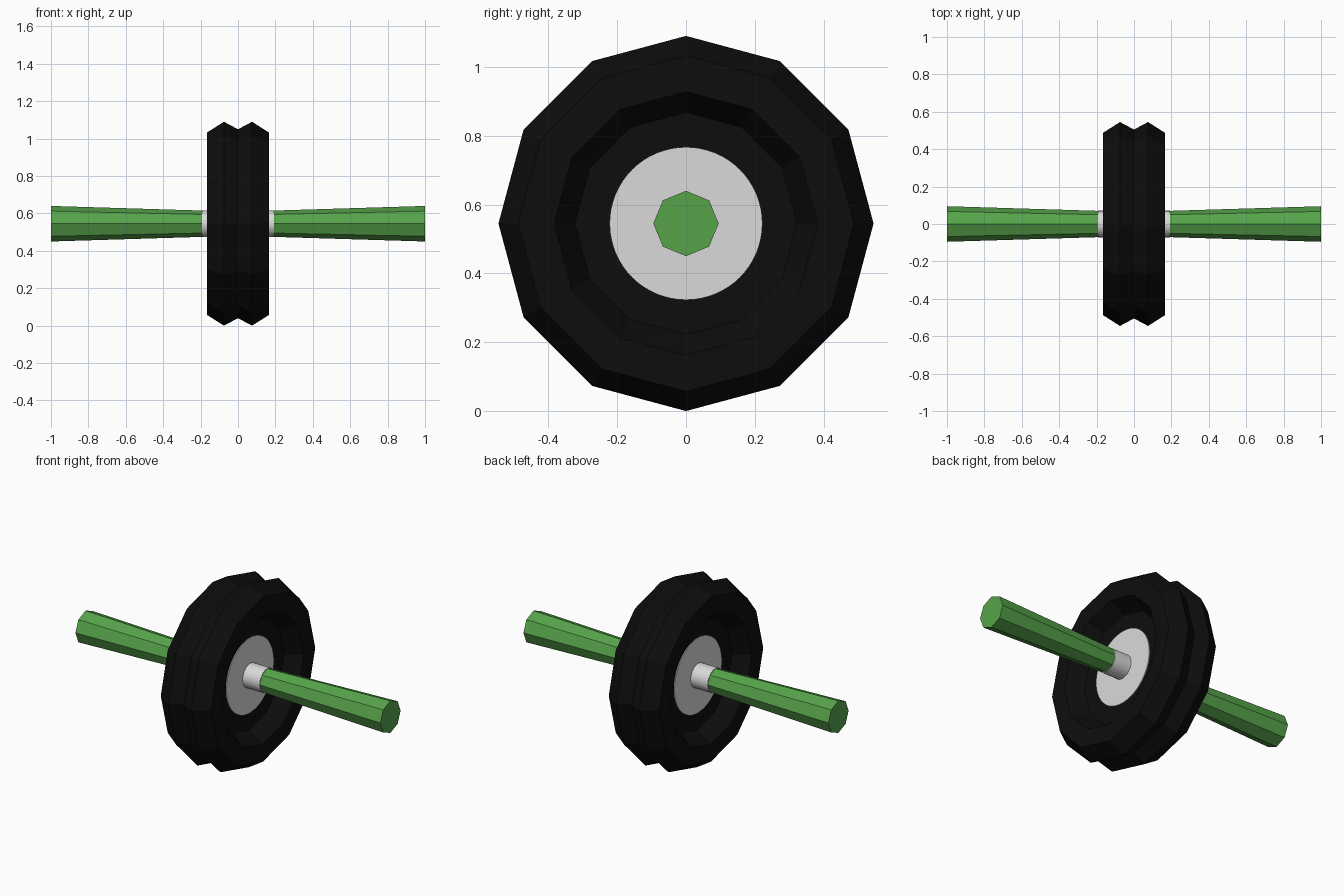
import bpy, bmesh, math

if "Cube" in bpy.data.objects:
    bpy.data.objects.remove(bpy.data.objects["Cube"])

CZ = 0.545  # axle height


def material(name, rgb):
    m = bpy.data.materials.new(name)
    m.diffuse_color = (*rgb, 1)
    m.use_nodes = True
    m.node_tree.nodes["Principled BSDF"].inputs["Base Color"].default_value = m.diffuse_color
    return m


BLACK = material("black rubber", (0.004, 0.004, 0.004))
STEEL = material("light metal", (0.70, 0.70, 0.70))
GREEN = material("green grip", (0.095, 0.37, 0.07))


def lathe(name, profile, sides, mat, closed=False, smooth=False):
    """Spin (x, radius) points around the x axis; open profiles get end caps."""
    bm = bmesh.new()
    rings = []
    for x, r in profile:
        angles = [2 * math.pi * i / sides for i in range(sides)]
        rings.append([bm.verts.new((x, r * math.sin(a), CZ + r * math.cos(a))) for a in angles])
    pairs = list(zip(rings, rings[1:]))
    if closed:
        pairs.append((rings[-1], rings[0]))
    else:
        bm.faces.new(rings[0])
        bm.faces.new(rings[-1])
    for a, b in pairs:
        for i in range(sides):
            j = (i + 1) % sides
            bm.faces.new((a[i], a[j], b[j], b[i]))
    bmesh.ops.recalc_face_normals(bm, faces=bm.faces)
    mesh = bpy.data.meshes.new(name)
    bm.to_mesh(mesh)
    bm.free()
    mesh.materials.append(mat)
    ob = bpy.data.objects.new(name, mesh)
    bpy.context.collection.objects.link(ob)
    if smooth:
        bpy.ops.object.select_all(action="DESELECT")
        ob.select_set(True)
        bpy.context.view_layer.objects.active = ob
        bpy.ops.object.shade_smooth_by_angle(angle=math.radians(30))
    return ob


# Twin-tread tyre with a centre groove and recessed side walls
half = [(0.075, 0.545), (0.165, 0.488), (0.165, 0.383), (0.075, 0.323), (0.075, 0.19)]
tyre = [(0, 0.505)] + half + [(-x, r) for x, r in reversed(half)]
lathe("tyre", tyre, 12, BLACK, closed=True)

# Round hub and axle
lathe("hub", [(-0.08, 0.222), (0.08, 0.222)], 64, STEEL, smooth=True)
lathe("axle", [(-0.192, 0.071), (0.192, 0.071)], 32, STEEL, smooth=True)

# Tapered eight-sided handles
for side, label in ((-1, "left"), (1, "right")):
    lathe(label + "_grip", [(side * 0.18, 0.07), (side * 1.0, 0.095)], 8, GREEN)
